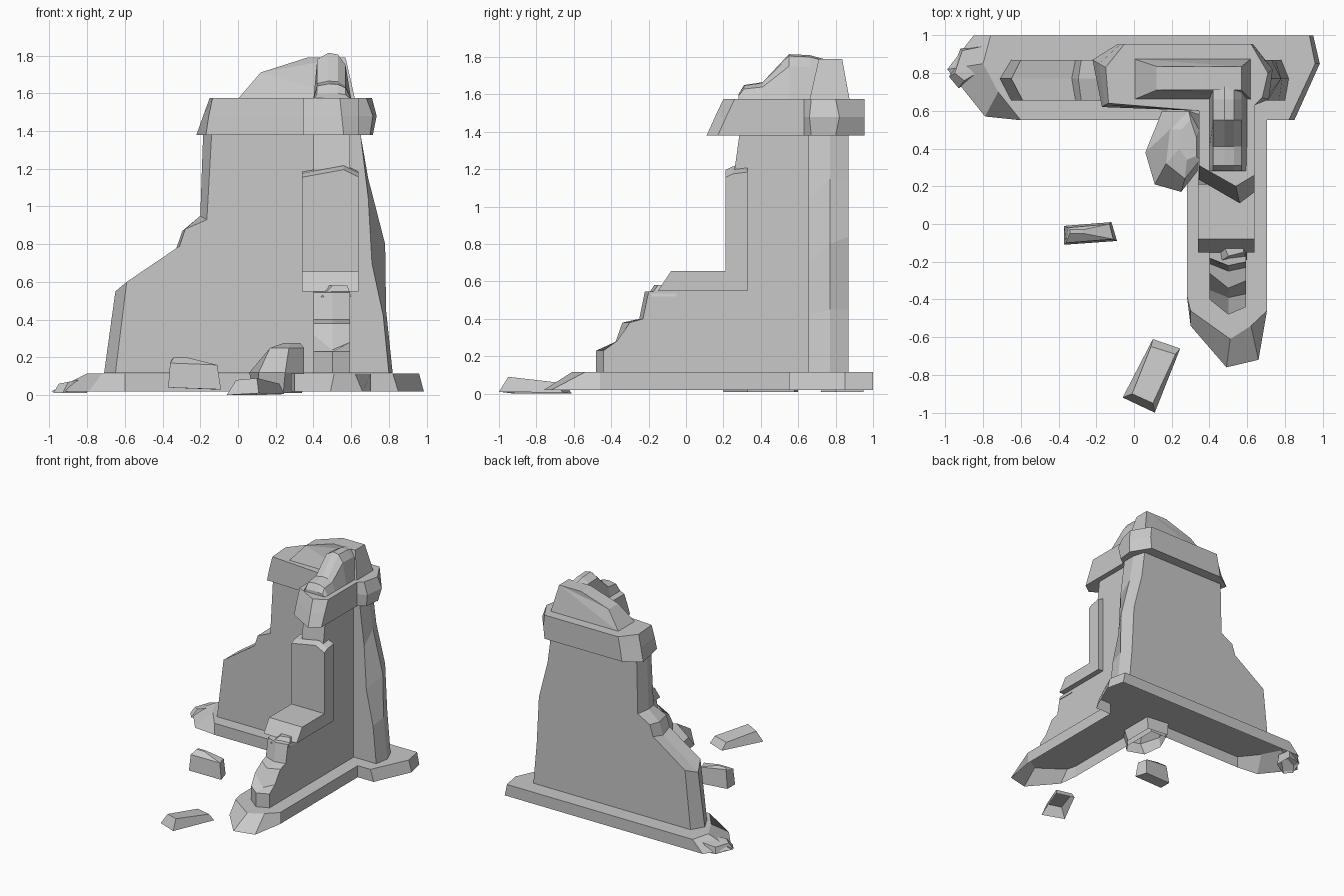
import bpy, bmesh

stone = bpy.data.materials.new("grey_stone")
stone.diffuse_color = (0.58, 0.58, 0.58, 1)


def loft(name, rings, open_start=False):
    """Bridge rings of equal length and cap the ends (start may stay open)."""
    bm = bmesh.new()
    vs = [[bm.verts.new(p) for p in r] for r in rings]
    n = len(vs[0])
    for a, b in zip(vs, vs[1:]):
        for i in range(n):
            j = (i + 1) % n
            bm.faces.new((a[i], a[j], b[j], b[i]))
    caps = [bm.faces.new(vs[0]), bm.faces.new(vs[-1][::-1])]
    bm.normal_update()
    if not open_start:
        bmesh.ops.triangulate(bm, faces=caps, ngon_method='EAR_CLIP')
        bmesh.ops.recalc_face_normals(bm, faces=bm.faces)
    else:
        bmesh.ops.recalc_face_normals(bm, faces=bm.faces)
        bmesh.ops.delete(bm, geom=[caps[0]], context='FACES_ONLY')
        bmesh.ops.triangulate(bm, faces=[caps[1]], ngon_method='EAR_CLIP')
    me = bpy.data.meshes.new(name)
    bm.to_mesh(me)
    bm.free()
    me.materials.append(stone)
    ob = bpy.data.objects.new(name, me)
    bpy.context.collection.objects.link(ob)
    return ob


def at_x(x, pts):
    return [(x, a, b) for a, b in pts]


def at_y(y, pts):
    return [(a, y, b) for a, b in pts]


def at_z(z, pts):
    return [(a, b, z) for a, b in pts]


# L-shaped plinth with broken ends, hollow underneath
plinth_low = [(-.85, 1), (-.99, .82), (-.79, .57), (-.6, .55), (.28, .55), (.28, -.38),
              (.30, -.54), (.49, -.76), (.66, -.72), (.705, -.46), (.705, .55),
              (.85, .55), (.985, .85), (.95, 1)]
plinth_high = [(-.76, 1), (-.8, .85), (-.72, .70), (-.6, .55), (.28, .55), (.28, -.38),
               (.30, -.46), (.51, -.61), (.62, -.54), (.705, -.46), (.705, .55),
               (.82, .55), (.96, .85), (.93, 1)]
loft("plinth", [at_z(.02, plinth_low), at_z(.115, plinth_high)], True)

# Back wall: stepped left end, flared right end, bulging in the middle
B = .116
right_front = [(.65, 1.38), (.69, 1.05), (.71, .70), (.77, .42), (.80, B)]
right_mid = [(.65, 1.38), (.69, 1.15), (.78, .80), (.785, .45), (.82, B)]
right_back = [(.62, 1.38), (.65, 1.15), (.73, .84), (.75, .45), (.78, B)]
left_front = [(-.65, B), (-.59, .6), (-.31, .79), (-.28, .88), (-.165, .93), (-.14, 1.38)]
left_mid = [(-.71, B), (-.65, .55), (-.33, .77), (-.295, .87), (-.20, .95), (-.185, 1.38)]
left_back = [(-.65, B), (-.60, .59), (-.31, .79), (-.28, .88), (-.17, .94), (-.16, 1.38)]
loft("back_wall", [at_y(.655, left_front + right_front),
                   at_y(.77, left_mid + right_mid),
                   at_y(.87, left_back + right_back)])


# Side wall: crumbling stepped front
def side_profile(d):
    return [(-.48 + d, B), (-.48 + d, .23), (-.39 + d / 2, .24 + d), (-.34 + d, .38),
            (-.25 + d / 2, .40), (-.22 + d / 2, .545), (-.05, .56), (.25, .58),
            (.26, 1.2), (.285, 1.38), (.70, 1.38), (.70, B)]


loft("side_wall", [at_x(.40, side_profile(.08)), at_x(.50, side_profile(0)),
                   at_x(.595, side_profile(.04))])


# Buttress: L-shaped slab wrapped round the side wall
def buttress_profile(top):
    return [(-.15, .55), (-.08, .655), (.21, .655), (.21, top - .03), (.25, top - .01),
            (.33, top), (.33, .55)]


loft("buttress", [at_x(.34, buttress_profile(1.185)), at_x(.56, buttress_profile(1.225)),
                  at_x(.64, buttress_profile(1.185))])
loft("buttress_chip", [at_z(.52, [(.44, -.21), (.60, -.19), (.60, -.05), (.40, -.05)]),
                       at_z(.58, [(.50, -.17), (.58, -.15), (.58, -.05), (.45, -.05)])])

# Coping: L-shaped cap along both walls
cap_low = [(-.22, .87), (-.17, .62), (.345, .6), (.345, .235), (.56, .11), (.64, .17),
           (.64, .63), (.70, .67), (.715, .80), (.62, .955), (-.085, .955)]
cap_mid = [(-.185, .85), (-.155, .63), (.345, .6), (.345, .27), (.55, .155), (.64, .215),
           (.64, .63), (.715, .66), (.735, .82), (.63, .955), (-.07, .955)]
cap_high = [(-.15, .83), (-.135, .64), (.345, .6), (.345, .31), (.54, .20), (.64, .26),
            (.64, .63), (.68, .67), (.71, .80), (.62, .955), (-.05, .955)]
loft("coping", [at_z(1.38, cap_low), at_z(1.48, cap_mid), at_z(1.575, cap_high)])


# Broken masonry above the coping: a wide crest and a narrow ridge
def crest_ring(base_y, top_y):
    return [(0, base_y, 1.57), (.12, top_y, 1.71), (.37, top_y, 1.79),
            (.57, top_y, 1.79), (.62, base_y, 1.57)]


loft("back_crest", [crest_ring(.66, .71), crest_ring(.875, .835)])


def ridge_ring(y, top):
    k = (top - 1.57) / .245
    return [(.40, y, 1.57), (.42, y, 1.57 + .21 * k), (.48, y, top),
            (.53, y, top - .01 * k), (.57, y, 1.57 + .18 * k), (.60, y, 1.57)]


loft("side_crest", [ridge_ring(y, t) for y, t in
                    [(.28, 1.60), (.31, 1.65), (.41, 1.665), (.55, 1.815),
                     (.66, 1.81), (.77, 1.78)]])

# Fallen stones
loft("corner_boulder", [
    at_z(.01, [(.10, .25), (.24, .20), (.34, .33), (.34, .58), (.16, .60), (.08, .42)]),
    at_z(.12, [(.11, .21), (.25, .17), (.35, .30), (.35, .58), (.15, .60), (.06, .38)]),
    at_z(.25, [(.17, .32), (.27, .24), (.35, .34), (.345, .50), (.29, .60), (.19, .50)]),
    at_z(.275, [(.24, .40), (.28, .34), (.33, .36), (.33, .46), (.30, .55), (.25, .50)])],
    True)
loft("middle_stone", [
    [(-.37, -.11, .04), (-.09, -.09, .03), (-.12, .01, .03), (-.37, -.01, .04)],
    [(-.36, -.10, .17), (-.11, -.08, .16), (-.13, 0, .16), (-.35, -.02, .19)],
    [(-.34, -.05, .20), (-.27, -.05, .20), (-.27, -.03, .20), (-.34, -.03, .20)]])
loft("front_stone", [
    [(-.06, -.92, 0), (.11, -1, .01), (.245, -.66, .005), (.10, -.61, .0)],
    [(-.01, -.90, .08), (.10, -.95, .09), (.22, -.69, .06), (.09, -.65, .055)]], True)
loft("left_stone", [
    at_z(.01, [(-.98, .78), (-.93, .72), (-.80, .80), (-.80, .95), (-.92, .93)]),
    [(-.95, .80, .06), (-.90, .76, .07), (-.80, .82, .09), (-.81, .94, .08), (-.91, .92, .06)]],
    True)
